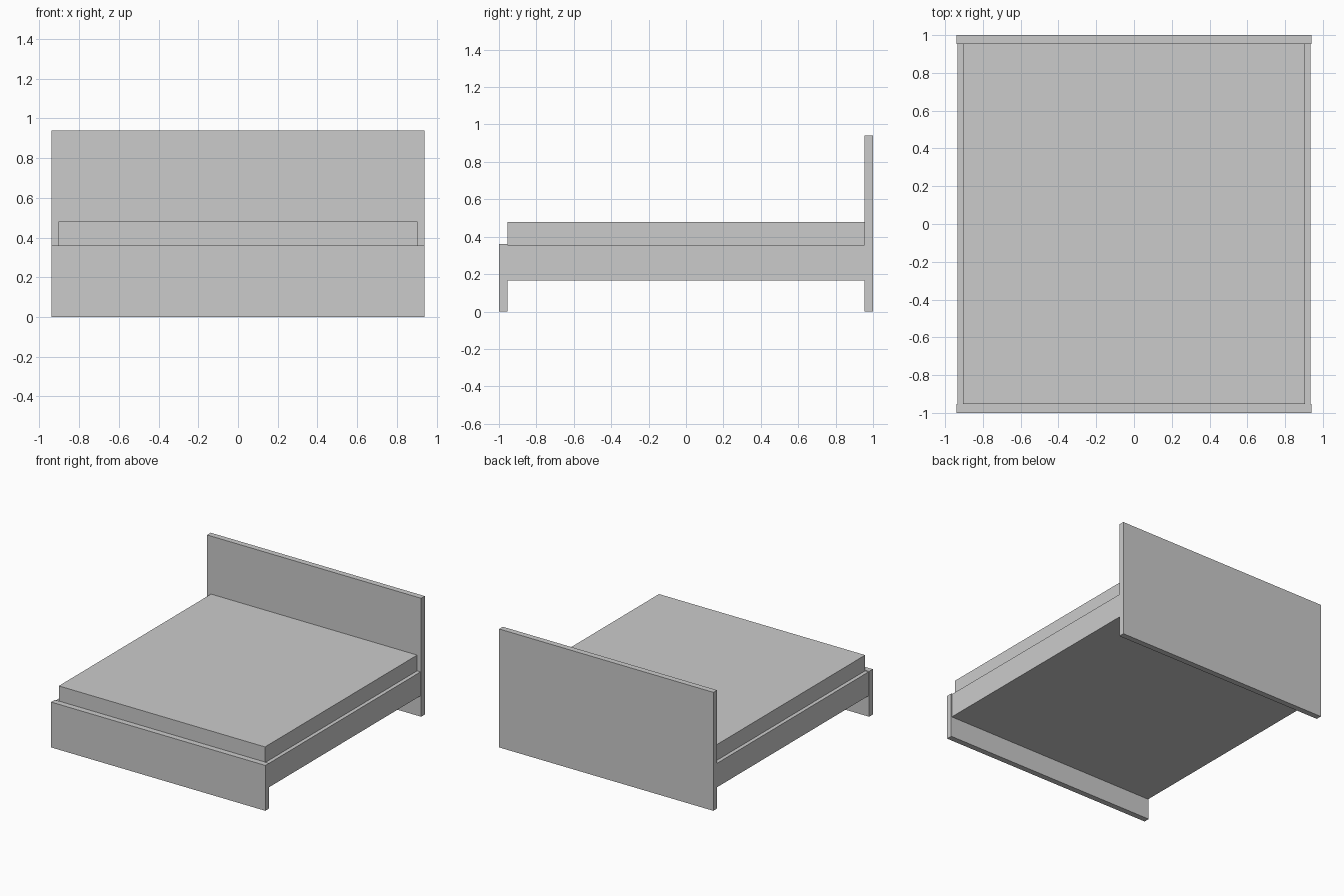
import bpy

if "Cube" in bpy.data.objects:
    bpy.data.objects.remove(bpy.data.objects["Cube"])


def box(name, x, y, z):
    """Box from (min, max) ranges on each axis."""
    ranges = (x, y, z)
    bpy.ops.mesh.primitive_cube_add(size=1, location=[(a + b) / 2 for a, b in ranges])
    ob = bpy.context.object
    ob.name = name
    ob.scale = [b - a for a, b in ranges]
    bpy.ops.object.transform_apply(location=False, rotation=False, scale=True)
    return ob


HALF_W = 0.94      # half width of the end boards
INNER_Y = 0.954    # inner faces of the end boards

# Tall headboard at the back, low footboard at the front
box("headboard", (-HALF_W, HALF_W), (INNER_Y, 1.0), (0, 0.94))
box("footboard", (-HALF_W, HALF_W), (-1.0, -INNER_Y), (0, 0.36))

# Solid bed base raised off the floor between the boards
box("bed_base", (-0.935, 0.935), (-INNER_Y, INNER_Y), (0.165, 0.355))

# Mattress, slightly narrower than the base
box("mattress", (-0.905, 0.905), (-INNER_Y, INNER_Y), (0.355, 0.48))
